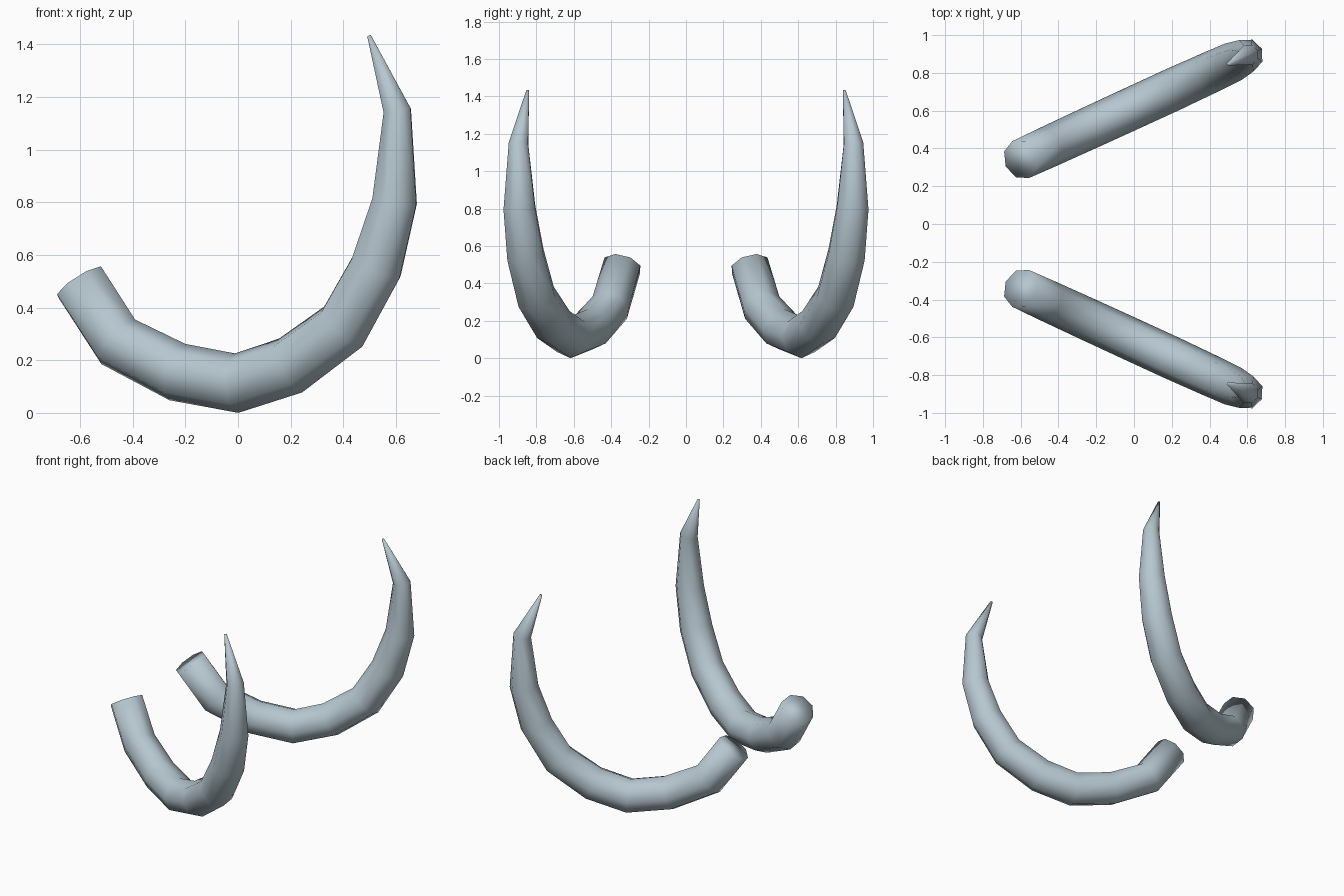
import bpy, bmesh, math
from mathutils import Vector

if "Cube" in bpy.data.objects:
    bpy.data.objects.remove(bpy.data.objects["Cube"])

ivory = bpy.data.materials.new("pale_blue_grey")
ivory.diffuse_color = (0.47, 0.57, 0.63, 1)
ivory.use_nodes = True
ivory.node_tree.nodes["Principled BSDF"].inputs["Base Color"].default_value = ivory.diffuse_color

SIDES = 8
# centre line: x, z, radius (root to tip)
PATH = [(-0.60, 0.495, 0.107), (-0.455, 0.27, 0.110), (-0.23, 0.155, 0.112),
        (-0.005, 0.113, 0.113), (0.20, 0.18, 0.113), (0.40, 0.328, 0.110),
        (0.525, 0.553, 0.106), (0.595, 0.805, 0.091), (0.605, 1.148, 0.056),
        (0.498, 1.432, 0.008)]
SLOPE = 0.46   # how far the tusks splay apart along x


def tusk(name, side):
    """Tapered tube swept along the path, in a splayed upright plane."""
    pts = [Vector((x, side * (0.617 + SLOPE * x), z)) for x, z, r in PATH]
    across = Vector((-SLOPE * side, 1, 0)).normalized()
    bm = bmesh.new()
    rings = []
    for i, p in enumerate(pts):
        before = (p - pts[i - 1]).normalized() if i else Vector()
        after = (pts[i + 1] - p).normalized() if i < len(pts) - 1 else Vector()
        up = (before + after).normalized().cross(across).normalized()
        r = PATH[i][2]
        ring = []
        for k in range(SIDES):
            a = math.tau * k / SIDES
            ring.append(bm.verts.new(p + r * (math.cos(a) * up + math.sin(a) * across)))
        rings.append(ring)
    for a, b in zip(rings, rings[1:]):
        for k in range(SIDES):
            n = (k + 1) % SIDES
            bm.faces.new((a[k], a[n], b[n], b[k]))
    # root and tip caps
    bm.faces.new(rings[0])
    bm.faces.new(rings[-1])
    bmesh.ops.recalc_face_normals(bm, faces=bm.faces[:])
    for f in bm.faces:
        f.smooth = True
    me = bpy.data.meshes.new(name)
    bm.to_mesh(me)
    bm.free()
    me.materials.append(ivory)
    bpy.context.collection.objects.link(bpy.data.objects.new(name, me))


# mirrored pair
tusk("front_tusk", -1)
tusk("back_tusk", 1)
